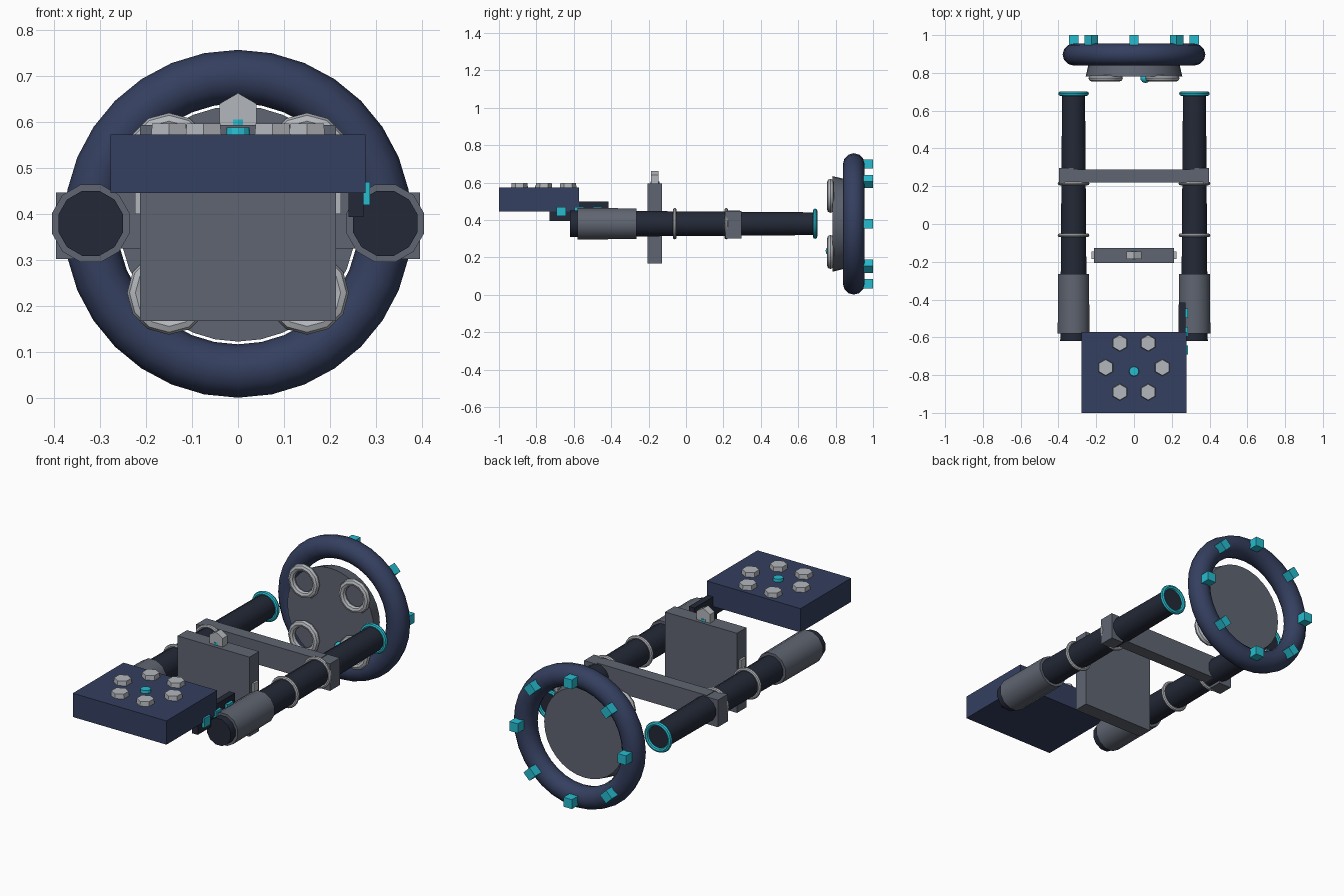
import bpy
from math import pi, sin, cos, radians

if "Cube" in bpy.data.objects:
    bpy.data.objects.remove(bpy.data.objects["Cube"])


def mat(name, rgb):
    m = bpy.data.materials.new(name)
    m.diffuse_color = (*rgb, 1)
    m.use_nodes = True
    m.node_tree.nodes["Principled BSDF"].inputs["Base Color"].default_value = m.diffuse_color
    return m


NAVY = mat("navy", (0.035, 0.05, 0.115))
DARK = mat("dark", (0.017, 0.022, 0.038))
GREY = mat("steel", (0.115, 0.13, 0.165))
LIGHT = mat("light", (0.45, 0.47, 0.5))
TEAL = mat("teal", (0.02, 0.5, 0.62))
ALONG_Y = (-pi / 2, 0, 0)


def finish(name, m, smooth=False):
    o = bpy.context.object
    o.name = name
    o.data.materials.append(m)
    if smooth:
        bpy.ops.object.shade_smooth_by_angle(angle=radians(40))
    return o


def box(name, m, x, y, z, spin=0):
    """Box from (min, max) ranges, optionally spun about y."""
    bpy.ops.mesh.primitive_cube_add(
        size=1, location=[(a + b) / 2 for a, b in (x, y, z)], rotation=(0, spin, 0))
    bpy.context.object.scale = [b - a for a, b in (x, y, z)]
    return finish(name, m)


def cyl_y(name, m, x, z, y0, y1, r0, r1, n, spin=0, smooth=True):
    bpy.ops.mesh.primitive_cone_add(
        vertices=n, radius1=r0, radius2=r1, depth=y1 - y0,
        location=(x, (y0 + y1) / 2, z), rotation=(-pi / 2, spin, 0))
    return finish(name, m, smooth)


def cyl_z(name, m, x, y, z0, z1, r0, r1, n):
    bpy.ops.mesh.primitive_cone_add(
        vertices=n, radius1=r0, radius2=r1, depth=z1 - z0, location=(x, y, (z0 + z1) / 2))
    return finish(name, m)


def ring(name, m, x, y, z, major, minor, n=24, k=8):
    bpy.ops.mesh.primitive_torus_add(
        major_radius=major, minor_radius=minor, major_segments=n, minor_segments=k,
        location=(x, y, z), rotation=ALONG_Y)
    return finish(name, m, True)


CZ = 0.379

# Large rear ring, with teal blocks round its back
ring("rear_ring", NAVY, 0, 0.897, CZ, 0.32, 0.058, 32, 12)
for i in range(8):
    a = i * pi / 4
    x, z = 0.32 * cos(a), CZ + 0.32 * sin(a)
    box(f"ring_block_{i}", TEAL, (x - .025, x + .025), (0.945, 1.0),
        (z - .025, z + .025), -a)

# Hub disc with four light rings on its front and a bead
cyl_y("hub_disc", GREY, 0, CZ, 0.782, 0.86, 0.256, 0.237, 32)
for sx in (-1, 1):
    for sz in (-1, 1):
        ring(f"hub_ring_{sx}_{sz}", LIGHT, sx * .15, 0.772, CZ + sz * .15, 0.073, 0.018, 12)
bpy.ops.mesh.primitive_uv_sphere_add(segments=10, ring_count=6, radius=0.026,
                                     location=(0.06, 0.772, 0.235))
finish("hub_bead", TEAL, True)

# Twin tubes with sleeves, collars, clamps and side nubs
for s, side in ((-1, "left"), (1, "right")):
    x = s * 0.32
    cyl_y(f"{side}_tube", DARK, x, 0.38, -0.62, 0.69, 0.073, 0.063, 12, radians(15))
    cyl_y(f"{side}_sleeve", GREY, x, 0.38, -0.58, -0.265, 0.087, 0.085, 12, radians(15))
    for y in (-0.06, 0.215):
        ring(f"{side}_collar", LIGHT, x, y, 0.38, 0.074, 0.01)
    ring(f"{side}_end_ring", TEAL, x, 0.69, 0.38, 0.069, 0.012)
    xs = sorted((s * 0.32, s * 0.396))
    box(f"{side}_clamp", GREY, xs, (0.212, 0.296), (0.302, 0.447))
    xs = sorted((s * 0.205, s * 0.224))
    box(f"{side}_plate_nub", LIGHT, xs, (-0.185, -0.145), (0.40, 0.446))

# Cross bar and upright plate
box("cross_bar", GREY, (-0.325, 0.325), (0.22, 0.288), (0.325, 0.45))
box("centre_plate", GREY, (-0.213, 0.213), (-0.207, -0.127), (0.168, 0.594))

# Hex lug on a teal collar on top of the plate
cyl_z("lug_collar", TEAL, 0, -0.165, 0.588, 0.606, 0.024, 0.024, 12)
cyl_y("hex_lug", LIGHT, 0, 0.617, -0.186, -0.146, 0.046, 0.046, 6, smooth=False)

# Front panel with six hex buttons and a centre button
box("front_panel", NAVY, (-0.277, 0.277), (-1.0, -0.572), (0.446, 0.573))
for i in range(6):
    a = i * pi / 3
    cyl_z(f"hex_button_{i}", LIGHT, 0.15 * cos(a), -0.76 + 0.15 * sin(a),
          0.57, 0.597, 0.045, 0.042, 6)
cyl_z("centre_button", TEAL, 0, -0.78, 0.57, 0.588, 0.027, 0.025, 12)

# Dark side rail with three teal studs
box("side_rail", DARK, (0.24, 0.273), (-0.73, -0.415), (0.394, 0.498))
for i, y in enumerate((-0.667, -0.57, -0.473)):
    box(f"rail_stud_{i}", TEAL, (0.268, 0.287), (y - .025, y + .025), (0.42, 0.47))
